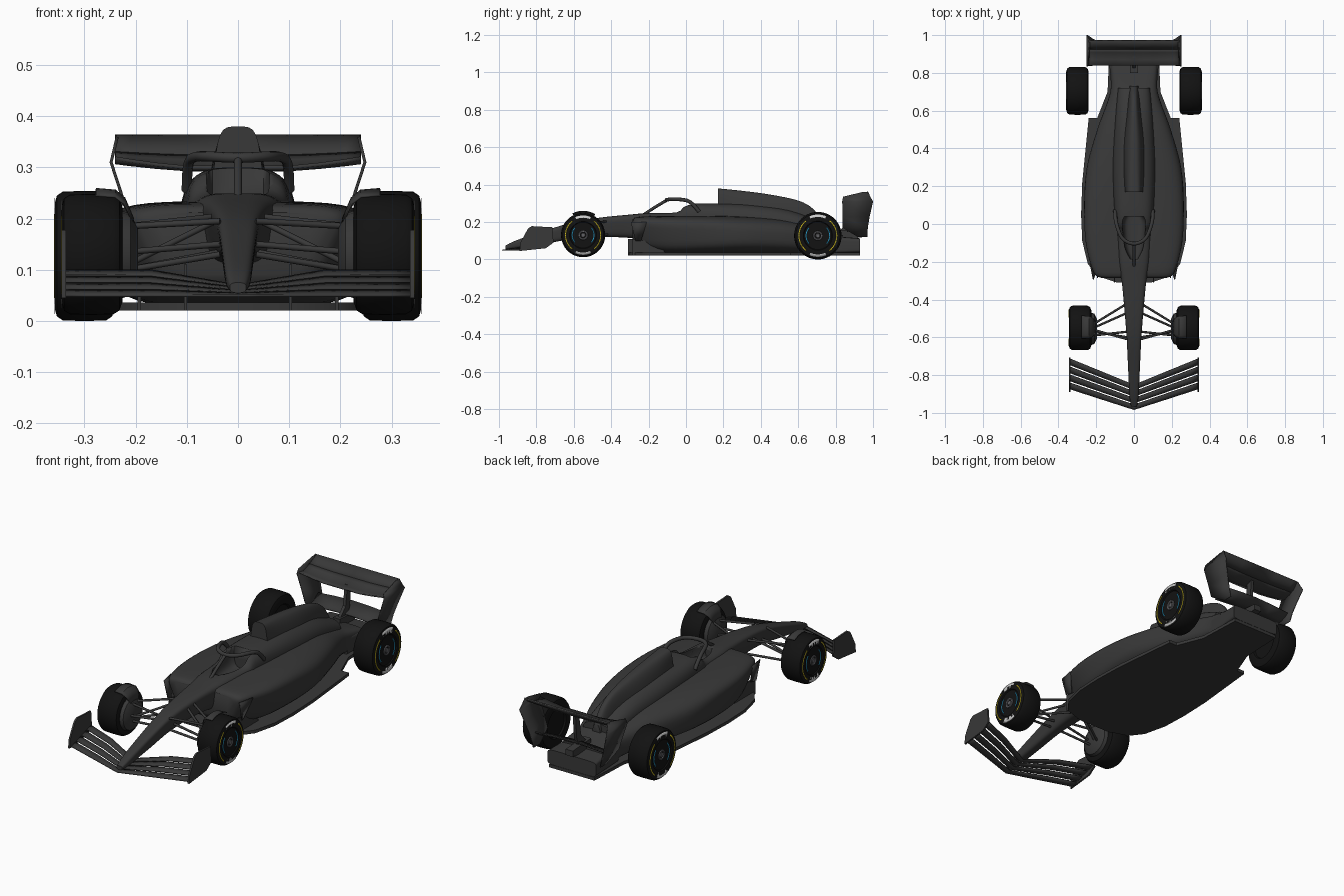
import bpy, bmesh
from math import sin, cos, pi, radians, copysign

if "Cube" in bpy.data.objects:
    bpy.data.objects.remove(bpy.data.objects["Cube"])


def material(name, rgb):
    m = bpy.data.materials.new(name)
    m.diffuse_color = (*rgb, 1)
    m.use_nodes = True
    m.node_tree.nodes["Principled BSDF"].inputs["Base Color"].default_value = m.diffuse_color
    return m


CARBON = material("carbon", (0.04, 0.04, 0.04))
RUBBER = material("rubber", (0.006, 0.006, 0.006))
YELLOW = material("yellow", (0.75, 0.6, 0.02))
WHITE = material("white", (0.65, 0.65, 0.65))
BLUE = material("blue", (0.03, 0.4, 0.7))
METAL = material("metal", (0.12, 0.12, 0.13))


def make(name, verts, faces, mat=CARBON, mirror=False, solid=0):
    me = bpy.data.meshes.new(name)
    me.from_pydata(verts, [], faces)
    bm = bmesh.new()
    bm.from_mesh(me)
    bmesh.ops.remove_doubles(bm, verts=bm.verts, dist=1e-5)
    bmesh.ops.recalc_face_normals(bm, faces=bm.faces)
    bm.to_mesh(me)
    bm.free()
    me.materials.append(mat)
    ob = bpy.data.objects.new(name, me)
    bpy.context.collection.objects.link(ob)
    bpy.ops.object.select_all(action='DESELECT')
    ob.select_set(True)
    bpy.context.view_layer.objects.active = ob
    bpy.ops.object.shade_smooth_by_angle(angle=radians(35))
    if solid:
        s = ob.modifiers.new("solid", 'SOLIDIFY')
        s.thickness, s.offset = solid, 0
    if mirror:
        ob.modifiers.new("mirror", 'MIRROR')
    return ob


def grid(name, rows, closed=False, caps=False, **kw):
    n, m = len(rows), len(rows[0])
    faces = [(i * m + j, i * m + (j + 1) % m, (i + 1) * m + (j + 1) % m, (i + 1) * m + j)
             for i in range(n - 1) for j in range(m if closed else m - 1)]
    if caps:
        faces += [tuple(range(m)), tuple(range((n - 1) * m, n * m))]
    return make(name, [v for r in rows for v in r], faces, **kw)


def loft(name, secs, sub=4, seg=40, **kw):
    """Sections: y, half width, bottom z, top z, squareness, undercut at the bottom."""
    fine = []
    for i in range(len(secs) - 1):
        p = [secs[max(i - 1, 0)], secs[i], secs[i + 1], secs[min(i + 2, len(secs) - 1)]]
        for k in range(sub):
            t = k / sub
            fine.append([b + 0.5 * t * (c - a + t * (2 * a - 5 * b + 4 * c - d + t * (3 * (b - c) + d - a)))
                         for a, b, c, d in zip(*p)])
    fine.append(secs[-1])
    rows = []
    for y, w, z0, z1, e, u in fine:
        ring = []
        for k in range(seg):
            a = 2 * pi * (k + 0.5) / seg
            cx = copysign(abs(cos(a)) ** (2 / e), cos(a))
            h = 0.5 + 0.5 * copysign(abs(sin(a)) ** (2 / e), sin(a))
            ring.append((w * cx * (1 - u * (1 - h)), y, z0 + (z1 - z0) * h))
        rows.append(ring)
    return grid(name, rows, closed=True, caps=True, **kw)


def prism(name, pts, axis, lo, hi, **kw):
    put = (lambda p, d: (d, *p)) if axis == 'x' else (lambda p, d: (*p, d))
    return grid(name, [[put(p, d) for p in pts] for d in (lo, hi)], closed=True, caps=True, **kw)


def lathe(name, prof, y, z, seg=48, **kw):
    rows = [[(x, y + r * cos(2 * pi * k / seg), z + r * sin(2 * pi * k / seg)) for k in range(seg)]
            for x, r in prof]
    return grid(name, rows, closed=True, mirror=True, **kw)


def arc(name, x, y, z, r0, r1, mid, half, mat):
    angs = [radians(mid - half + 2 * half * k / 16) for k in range(17)]
    return grid(name, [[(x, y + r * cos(a), z + r * sin(a)) for a in angs] for r in (r0, r1)],
                mat=mat, mirror=True, solid=0.001)


def tube(name, pts, r, smooth=False):
    cu = bpy.data.curves.new(name, 'CURVE')
    cu.dimensions, cu.bevel_depth, cu.bevel_resolution, cu.use_fill_caps = '3D', r, 2, True
    sp = cu.splines.new('NURBS' if smooth else 'POLY')
    sp.points.add(len(pts) - 1)
    for q, p in zip(sp.points, pts):
        q.co = (*p, 1)
    sp.use_endpoint_u = True
    sp.order_u = 3
    cu.materials.append(CARBON)
    bpy.context.collection.objects.link(bpy.data.objects.new(name, cu))


# Survival cell, nose and engine cover
chassis = loft("nose_and_chassis", [
    (-.965, .016, .055, .075, 3, 0), (-.9, .026, .06, .105, 3, .1), (-.75, .034, .085, .155, 4, .2),
    (-.6, .043, .11, .2, 4, .3), (-.45, .056, .12, .225, 4, .3), (-.3, .072, .115, .24, 4, .3),
    (-.2, .085, .1, .249, 4, 0), (-.05, .095, .1, .255, 4, 0), (.01, .1, .1, .295, 3.5, 0),
    (.17, .11, .1, .3, 3, 0), (.35, .112, .1, .295, 2.5, 0), (.55, .1, .1, .265, 2.5, 0),
    (.72, .085, .08, .2, 3, 0)])
loft("airbox_and_spine", [
    (.17, .036, .25, .38, 4, -.5), (.3, .038, .22, .367, 3, -.8), (.45, .034, .2, .347, 3, -1),
    (.6, .024, .16, .315, 3, -1), (.68, .018, .15, .27, 3, -1), (.73, .014, .14, .2, 3, -1)])

# Side pods, tapering to the tail
pods = loft("side_pods", [
    (-.285, .19, .09, .212, 5, .35), (-.255, .232, .06, .228, 5, .3), (-.1, .27, .03, .233, 4.5, .18),
    (.1, .272, .03, .234, 4, .08), (.3, .25, .03, .23, 3.2, 0), (.5, .195, .03, .215, 3, 0),
    (.65, .14, .03, .185, 3, 0), (.73, .122, .03, .16, 4, 0), (.84, .125, .035, .13, 6, 0)])
loft("diffuser", [(.72, .12, .03, .13, 8, 0), (.84, .13, .033, .12, 8, 0), (.93, .138, .037, .113, 8, 0)])

# Cockpit opening
cutter = loft("cockpit_cutter", [(-.185, .02, .19, .4, 4, 0), (-.12, .05, .19, .4, 4, 0),
                                 (.0, .062, .19, .4, 4, 0), (.04, .05, .19, .4, 4, 0)])
cutter.hide_render = True
for ob in (chassis, pods):
    b = ob.modifiers.new("cockpit", 'BOOLEAN')
    b.operation, b.object, b.solver = 'DIFFERENCE', cutter, 'EXACT'
    bpy.context.view_layer.objects.active = ob
    bpy.ops.object.modifier_apply(modifier=b.name)
bpy.data.objects.remove(cutter)

# Cockpit safety hoop
hoop = [(.1, .07, .255), (.1, .03, .31), (.085, -.03, .322), (.06, -.085, .322)]
tube("cockpit_hoop", hoop + [(0, -.11, .318)] + [(-x, y, z) for x, y, z in hoop[::-1]], .01, True)
tube("hoop_strut", [(0, -.225, .24), (0, -.16, .285), (0, -.1, .318)], .008, True)

# Floor with fences
half = [(.09, -.31), (.195, -.275), (.245, -.21), (.274, -.09), (.28, .05), (.274, .22), (.24, .56),
        (.195, .56), (.14, .7), (.13, .93)]
prism("floor", half + [(-x, y) for x, y in half[::-1]], 'z', .02, .036)
prism("floor_fence", [(-.31, .02), (-.31, .11), (-.15, .1), (-.1, .02)], 'x', .1, .106, mirror=True)
prism("outer_fence", [(-.285, .02), (-.285, .11), (-.15, .09), (-.1, .02)], 'x', .19, .196, mirror=True)
grid("pod_blade", [[(.2, -.24, .1), (.232, -.21, .2)], [(.21, -.27, .1), (.215, -.295, .2)]],
     mirror=True, solid=.005)

# Front wing: four swept elements and end plates
for i in range(4):
    rows = []
    for k in range(9):
        s = k / 8
        lead, trail = -.99 + .11 * s, -.85 + .14 * s
        row = []
        for c in (0, .4, .8):
            f = (i + c) / 4
            row.append((.34 * s, lead + (trail - lead) * f + .006,
                        .049 + .052 * f * (.4 + .6 * min(1, s * 2))))
        rows.append(row)
    grid("front_wing_element", rows, mirror=True, solid=.005)
prism("front_wing_endplate", [(-.89, .045), (-.885, .09), (-.845, .165), (-.825, .178), (-.715, .172),
                              (-.708, .09), (-.75, .06)], 'x', .336, .345, mirror=True)

# Rear wing
for name, chord in (("rear_wing_main", [(.84, 0), (.87, -.004), (.91, .012), (.925, .022)]),
                    ("rear_wing_flap", [(.922, .018), (.945, .036), (.972, .062)])):
    rows = []
    for x, lift in ((0, 0), (.1, 0), (.16, .006), (.21, .013), (.24, .018)):
        rows.append([(x, y, .3 + dz + lift * (.97 - y) / .13) for y, dz in chord])
    grid(name, rows, mirror=True, solid=.007)
rows = []
for z, x, y0, y1 in ((.36, .236, .945, .975), (.335, .242, .84, .985), (.31, .248, .835, 1.0),
                     (.23, .222, .838, .982), (.17, .203, .838, .972), (.12, .19, .92, .97)):
    rows.append([(x, y0, z), (x, y1, z)])
grid("rear_wing_endplate", rows, mirror=True, solid=.006)
grid("beam_wing", [[(x, .86, .15 + d), (x, .9, .158 + d), (x, .94, .185 + d)]
                   for x, d in ((0, .012), (.1, .008), (.2, 0))], mirror=True, solid=.006)
prism("wing_pylon", [(.78, .11), (.86, .11), (.9, .19), (.91, .31), (.88, .305), (.865, .2)], 'x', -.008, .008)
prism("tail_light", [(.8, .1), (.95, .12), (.95, .15), (.8, .16)], 'x', -.02, .02)

# Wheels: tyre, hub rings and coloured sidewall arcs
for name, y, z, s, dx in (("front", -.55, .13, .93, -.014), ("rear", .705, .127, 1, 0)):
    prof = [(.25, 0), (.25, .07), (.242, .075), (.24, .1), (.246, .118), (.258, .126), (.3, .127), (.342, .126),
            (.354, .118), (.359, .1), (.359, .078), (.354, .074), (.354, 0)]
    lathe(name + "_tyre", [(x + dx, r * s) for x, r in prof], y, z, mat=RUBBER)
    lathe(name + "_hub", [(.354 + dx, .026), (.358 + dx, .024), (.358 + dx, .018), (.354 + dx, .016),
                          (.354 + dx, .012), (.357 + dx, .01), (.357 + dx, 0)], y, z, seg=24, mat=METAL)
    for mid in (0, 180):
        arc(name + "_yellow_arc", .3595 + dx, y, z, .098 * s, .104 * s, mid, 52, YELLOW)
        arc(name + "_blue_arc", .355 + dx, y, z, .06 * s, .066 * s, mid, 42, BLUE)
        arc(name + "_white_panel", .3585 + dx, y, z, .085 * s, .113 * s, mid + 90, 24, WHITE)

# Front brake ducts, wheel winglets and suspension arms
lathe("front_brake_duct", [(.195, 0), (.195, .05), (.21, .08), (.24, .09)], -.555, .13, seg=20)
angs = [radians(60 + 8 * k) for k in range(8)]
grid("wheel_winglet", [[(x, -.55 + r * cos(a), .13 + r * sin(a)) for a in angs]
                       for x, r in ((.205, .07), (.222, .11), (.24, .125), (.278, .128))], mirror=True, solid=.004)
for side in (-1, 1):
    for y0, z0, y1, z1 in ((-.42, .205, -.53, .185), (-.61, .195, -.56, .185), (-.42, .135, -.53, .1),
                           (-.6, .13, -.57, .1), (-.57, .15, -.59, .135), (-.47, .2, -.55, .11)):
        tube("suspension_arm", [(side * .035, y0, z0), (side * .215, y1, z1)], .006)
